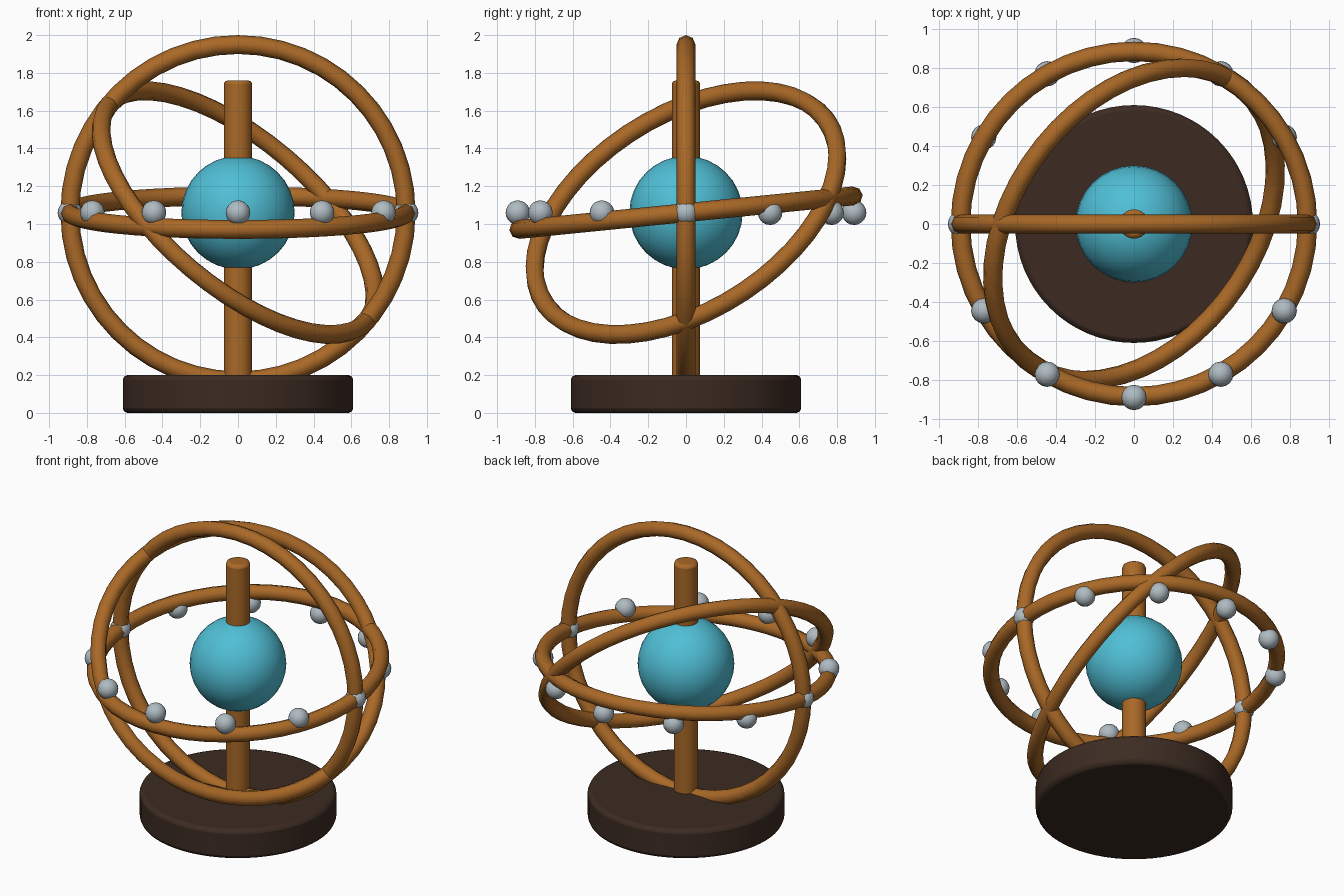
import bpy, math

if "Cube" in bpy.data.objects:
    bpy.data.objects.remove(bpy.data.objects["Cube"])

C = 1.06      # height of the sphere centre
R = 0.89      # ring radius


def material(name, rgb):
    m = bpy.data.materials.new(name)
    m.diffuse_color = (*rgb, 1)
    m.use_nodes = True
    m.node_tree.nodes["Principled BSDF"].inputs["Base Color"].default_value = m.diffuse_color
    return m


wood = material("warm wood", (0.40, 0.14, 0.020))
dark = material("dark wood", (0.045, 0.024, 0.016))
blue = material("globe blue", (0.08, 0.52, 0.67))
steel = material("pale steel", (0.43, 0.50, 0.54))


def finish(name, mat, angle=None):
    o = bpy.context.object
    o.name = o.data.name = name
    o.data.materials.append(mat)
    if angle:
        bpy.ops.object.shade_smooth_by_angle(angle=math.radians(angle))
    else:
        bpy.ops.object.shade_smooth()
    return o


def disc(name, mat, radius, z0, z1, sides, bevel):
    bpy.ops.mesh.primitive_cylinder_add(vertices=sides, radius=radius, depth=z1 - z0,
                                        location=(0, 0, (z0 + z1) / 2))
    o = finish(name, mat, 40)
    b = o.modifiers.new("rounded edge", 'BEVEL')
    b.width, b.segments, b.limit_method = bevel, 2, 'ANGLE'
    b.angle_limit = math.radians(40)


def ball(name, mat, radius, loc, seg, rings):
    bpy.ops.mesh.primitive_uv_sphere_add(segments=seg, ring_count=rings,
                                         radius=radius, location=loc)
    finish(name, mat)


def ring(name, rot):
    bpy.ops.mesh.primitive_torus_add(major_radius=R, minor_radius=0.05, major_segments=48,
                                     minor_segments=8, location=(0, 0, C), rotation=rot)
    finish(name, wood)


# stand
disc("base", dark, 0.61, 0, 0.2, 64, 0.025)
disc("post", wood, 0.075, 0.18, 1.76, 24, 0.02)

# globe
ball("globe", blue, 0.30, (0, 0, C), 32, 16)

# three rings
ring("upright_ring", (math.pi / 2, 0, 0))
ring("level_ring", (0.1, 0, 0))
ring("tilted_ring", (0.45, 0.7, 0))

# twelve beads on a level circle
for i in range(12):
    a = i * math.tau / 12
    ball(f"bead_{i + 1}", steel, 0.065, (R * math.cos(a), R * math.sin(a), C), 16, 10)
